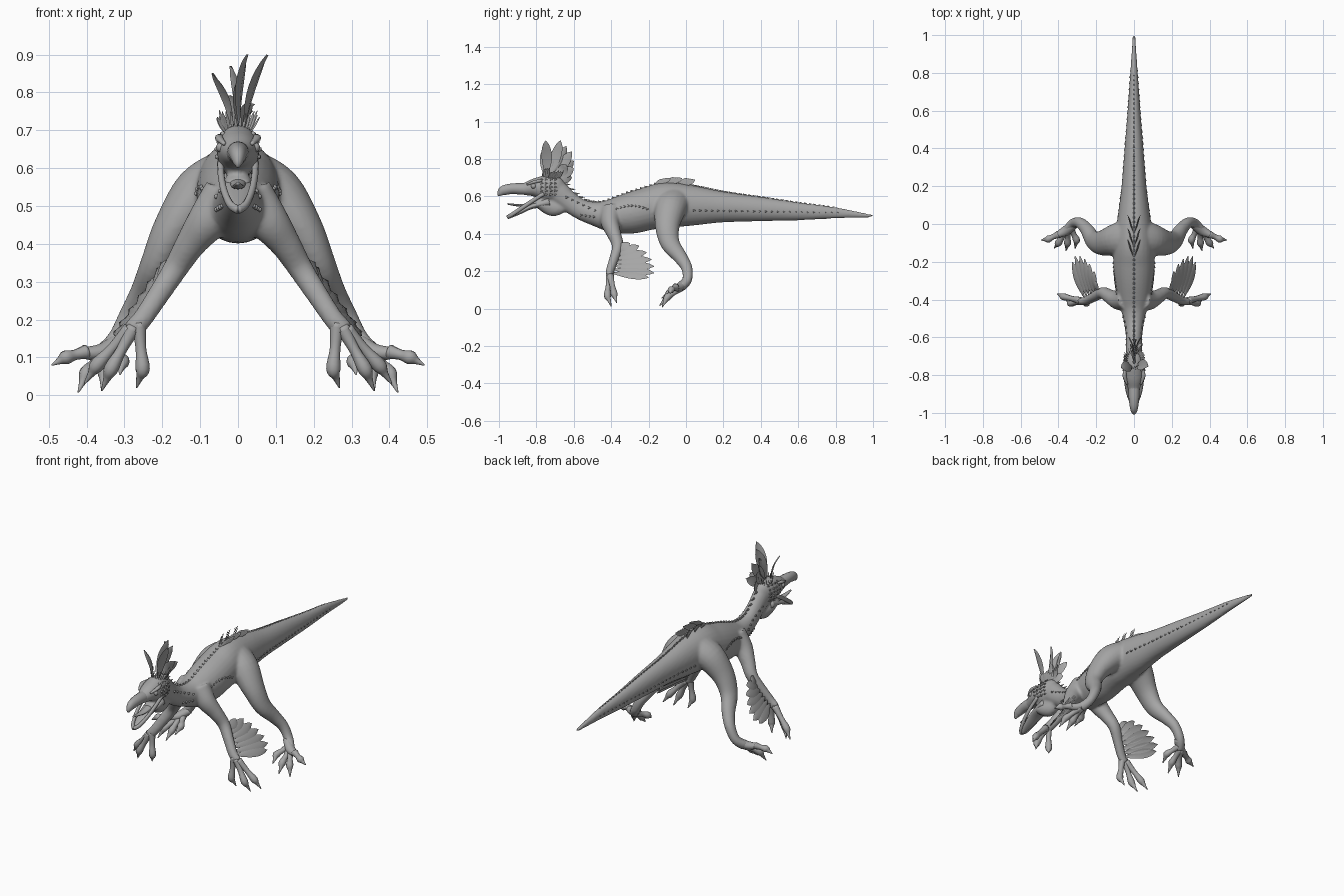
import bpy, bmesh, math, random
from mathutils import Vector, Matrix
from mathutils.bvhtree import BVHTree

random.seed(4)
X, Y, Z = Vector((1, 0, 0)), Vector((0, 1, 0)), Vector((0, 0, 1))
if "Cube" in bpy.data.objects:
    bpy.data.objects.remove(bpy.data.objects["Cube"], do_unlink=True)

hide = bpy.data.materials.new("grey hide")
hide.use_nodes = True
hide.diffuse_color = (0.38, 0.38, 0.38, 1)
hide.node_tree.nodes["Principled BSDF"].inputs["Base Color"].default_value = hide.diffuse_color


def finish(name, bm, smooth=True):
    """Turn a bmesh into a named object."""
    mesh = bpy.data.meshes.new(name)
    for face in bm.faces:
        face.smooth = smooth
    bm.to_mesh(mesh)
    bm.free()
    mesh.materials.append(hide)
    obj = bpy.data.objects.new(name, mesh)
    bpy.context.collection.objects.link(obj)
    return obj


def spline(points, steps):
    """Smooth path through rows of numbers."""
    rows = [points[0]] + list(points) + [points[-1]]
    out = []
    for a, b, c, d in zip(rows, rows[1:], rows[2:], rows[3:]):
        for k in range(steps):
            t = k / steps
            out.append([q + t * (r - p) / 2 + t * t * (p - 2.5 * q + 2 * r - s / 2)
                        + t ** 3 * (1.5 * (q - r) + (s - p) / 2)
                        for p, q, r, s in zip(a, b, c, d)])
    return out + [list(points[-1])]


def tube(bm, points, ref, sides=16, steps=5, flip=1):
    """Loft ellipses along rows of x, y, z, side radius, upper radius."""
    path = spline(points, steps)
    centres = [Vector((flip * p[0], p[1], p[2])) for p in path]
    rings = []
    for i, p in enumerate(path):
        along = (centres[min(i + 1, len(path) - 1)] - centres[max(i - 1, 0)]).normalized()
        side = ref.cross(along).normalized()
        up = along.cross(side)
        ring = []
        for k in range(sides):
            a = math.tau * k / sides
            ring.append(bm.verts.new(centres[i] + side * math.cos(a) * p[3] + up * math.sin(a) * p[4]))
        rings.append(ring)
    for lo, hi in zip(rings, rings[1:]):
        for k in range(sides):
            j = (k + 1) % sides
            bm.faces.new((lo[k], lo[j], hi[j], hi[k]))
    bm.faces.new(rings[0][::-1])
    bm.faces.new(rings[-1])


def midline(rows):
    return [(0, *row) for row in rows]


def digit(bm, base, knuckle, tip, ref, flip):
    """Finger or toe with a swollen end joint and a hooked claw."""
    base, knuckle, tip = Vector(base), Vector(knuckle), Vector(tip)
    stops = [(base, 0.02), (base.lerp(knuckle, 0.55), 0.014), (knuckle, 0.019),
             (knuckle.lerp(tip, 0.45), 0.01), (tip, 0.002)]
    tube(bm, [(*p, r, r) for p, r in stops], ref, 10, 4, flip)


def feather(bm, base, tip, width, normal, bend=0.0):
    """Pointed leaf blade with a raised quill."""
    base, tip = Vector(base), Vector(tip)
    along = (tip - base).normalized()
    side = along.cross(Vector(normal)).normalized()
    out = side.cross(along)
    rows = 9
    grid = []
    for i in range(rows + 1):
        t = i / rows
        half = width / 2 * (0.12 + 0.95 * math.sin(math.pi * t ** 1.25) ** 0.8 if i < rows else 0.02)
        mid = base.lerp(tip, t) + out * bend * math.sin(math.pi * t)
        grid.append([bm.verts.new(mid + side * half * u + out * (1 - abs(u)) * width * 0.1)
                     for u in (-1, 0, 1)])
    for lo, hi in zip(grid, grid[1:]):
        for k in range(2):
            bm.faces.new((lo[k], lo[k + 1], hi[k + 1], hi[k]))


def spike(bm, place, direction, radius, height):
    turn = Z.rotation_difference(direction).to_matrix().to_4x4()
    bmesh.ops.create_cone(bm, cap_ends=True, segments=6, radius1=radius, radius2=radius * 0.1,
                          depth=height, matrix=Matrix.Translation(place + direction * height * 0.3) @ turn)


# Trunk, tail and neck
skin = bmesh.new()
tube(skin, midline([
    (1.0, .495, .007, .007), (.8, .512, .02, .03), (.6, .52, .034, .048), (.4, .532, .05, .065),
    (.2, .543, .066, .082), (.05, .55, .085, .105), (-.1, .553, .105, .122), (-.2, .535, .11, .115),
    (-.3, .51, .105, .11), (-.4, .498, .088, .09), (-.48, .506, .062, .066), (-.56, .53, .047, .055),
    (-.63, .575, .042, .056), (-.69, .625, .044, .062), (-.73, .65, .04, .05)]), Z, 28)

# Skull and throat pouch
tube(skin, midline([
    (-.65, .63, .02, .03), (-.69, .64, .046, .066), (-.75, .645, .056, .07), (-.81, .647, .052, .05),
    (-.86, .64, .036, .034), (-.89, .64, .026, .026)]), Z, 24)
tube(skin, midline([(-.64, .54, .02, .02), (-.71, .535, .036, .042), (-.78, .56, .04, .03),
                    (-.82, .56, .03, .01)]), Z)
bvh = BVHTree.FromBMesh(skin)

# Legs and arms, merged into the trunk skin
hind_leg = [
    (.03, -.07, .57, .08, .1), (.1, -.085, .53, .075, .085), (.17, -.1, .44, .055, .066),
    (.215, -.085, .35, .042, .052), (.25, -.03, .275, .034, .038), (.285, .005, .215, .028, .03),
    (.32, .005, .15, .025, .026), (.355, -.03, .11, .028, .022)]
arm = [
    (.03, -.4, .52, .07, .06), (.08, -.405, .46, .055, .05), (.125, -.385, .4, .041, .038),
    (.165, -.365, .335, .033, .031), (.21, -.385, .265, .029, .026), (.25, -.405, .205, .027, .023),
    (.28, -.41, .17, .028, .02)]
for s in (1, -1):
    tube(skin, hind_leg, Y, 20, 5, s)
    tube(skin, arm, Y, 20, 5, s)
body = finish("body", skin)
remesh = body.modifiers.new("blend", "REMESH")
remesh.mode = "VOXEL"
remesh.voxel_size = 0.0075
remesh.use_smooth_shade = True
soften = body.modifiers.new("soften", "SMOOTH")
soften.factor = 0.5
soften.iterations = 6

# Beak, jaw and tongue
bm = bmesh.new()
tube(bm, midline([(-.8, .64, .036, .03), (-.87, .64, .031, .031), (-.93, .641, .027, .028),
                  (-.975, .632, .021, .026), (-.995, .615, .013, .016), (-1.0, .602, .004, .005)]), Z)
finish("upper_beak", bm)
bm = bmesh.new()
tube(bm, midline([(-.73, .57, .045, .03), (-.82, .548, .04, .014), (-.89, .515, .028, .011),
                  (-.945, .488, .01, .007)]), Z)
rim = [(.046, -.76, .615), (.044, -.82, .577), (.036, -.88, .537), (.02, -.93, .503), (0, -.952, .49)]
for s in (1, -1):
    tube(bm, [(*p, .009, .011) for p in rim], Z, 10, 4, s)
finish("lower_jaw", bm)
bm = bmesh.new()
tube(bm, midline([(-.77, .57, .022, .012), (-.87, .552, .018, .008), (-.955, .56, .005, .004)]), Z, 12)
finish("tongue", bm)

# Paired parts
toes = [((.4, -.055, .115), (.455, -.08, .1), (.492, -.085, .08)),
        ((.355, -.03, .11), (.4, -.1, .06), (.422, -.128, .008)),
        ((.35, -.03, .11), (.352, -.1, .06), (.36, -.142, .015)),
        ((.335, -.02, .12), (.305, -.085, .09), (.312, -.13, .055))]
fingers = [((.262, -.41, .19), (.252, -.42, .07), (.268, -.4, .02)),
           ((.275, -.41, .18), (.335, -.42, .07), (.36, -.4, .012)),
           ((.285, -.405, .175), (.372, -.385, .08), (.406, -.37, .03))]
plumes = [(.2, -.3, .35), (.21, -.25, .335), (.235, -.21, .3), (.26, -.185, .262),
          (.285, -.17, .225), (.31, -.17, .19), (.325, -.2, .165)]
for s, label in ((1, "left"), (-1, "right")):
    bm = bmesh.new()
    for base, knuckle, tip in toes:
        digit(bm, base, knuckle, tip, Z, s)
    tube(bm, [(.31, -.0, .15, .02, .02), (.36, -.035, .115, .026, .022), (.41, -.06, .112, .015, .015)],
         Z, 12, 4, s)
    finish(label + "_foot", bm)

    bm = bmesh.new()
    for base, knuckle, tip in fingers:
        digit(bm, base, knuckle, tip, Y, s)
    finish(label + "_hand", bm)

    bm = bmesh.new()
    for i, (x, y, z) in enumerate(plumes):
        root = Vector((.185, -.37, .3)).lerp(Vector((.26, -.395, .19)), i / 6)
        feather(bm, (s * root.x, root.y, root.z), (s * x, y, z), .05, (s * .82, 0, .57), .008)
    finish(label + "_arm_feathers", bm)

    bm = bmesh.new()
    bmesh.ops.create_uvsphere(bm, u_segments=16, v_segments=10, radius=.014,
                              matrix=Matrix.Translation((s * .044, -.815, .655)))
    finish(label + "_eye", bm)
    bm = bmesh.new()
    tube(bm, [(.046, -.77, .684, .006, .006), (.05, -.805, .679, .011, .009), (.036, -.85, .664, .005, .005)],
         Z, 10, 4, s)
    finish(label + "_brow", bm)

# Head crest
bm = bmesh.new()
crest = [(-.07, -.76, .85), (.075, -.75, .9), (.022, -.67, .9), (-.022, -.64, .87), (.01, -.61, .84),
         (-.03, -.6, .79), (.035, -.6, .75), (-.01, -.61, .7), (.04, -.64, .77)]
for i, (x, y, z) in enumerate(crest):
    root = (x * 0.2, -.755 + i * .008, .7)
    feather(bm, root, (x, y, z), .056, (1, -.35 if x > 0 else .35, 0), -.012 * math.copysign(1, x))
for i in range(26):
    a = math.tau * i / 26
    root = Vector((.032 * math.cos(a), -.725 + .04 * math.sin(a), .69))
    lean = Vector((math.cos(a) * .025, .02 + math.sin(a) * .015, .05 + random.uniform(-.01, .015)))
    feather(bm, root, root + lean, .016, X + Y * .5)
finish("head_crest", bm)

# Ridge spines and hip feathers
bm = bmesh.new()
for i in range(58):
    y = -.64 + i * .025
    hit, normal, _, _ = bvh.ray_cast(Vector((0, y, 2)), -Z)
    if hit:
        size = 1.15 - max(0, y) * .85
        spike(bm, hit, (normal + Y * .6).normalized(), .006 * size, .026 * size)
finish("ridge_spines", bm)
bm = bmesh.new()
for start in (-.17, -.11, -.04):
    for k in range(10):
        s = (-1) ** k
        x, y = s * (.004 + .003 * (k // 2)), start + .011 * (k // 2)
        hit = bvh.ray_cast(Vector((x, y, 2)), -Z)[0]
        feather(bm, hit - Z * .004, hit + Vector((s * .018, .045, .028)), .018, X * s + Z * .5)
finish("hip_feathers", bm)

# Scale rows on tail, flanks, neck and cheeks
rows = [(.04 + i * .032, .525 - i * .0005) for i in range(25)]
rows += [(-.37 + i * .02, .515 + .035 * math.sin(math.pi * (i + 2) / 12)) for i in range(9)]
rows += [(-.56 + i * .022, .5 - i * .003) for i in range(4)]
rows += [(-.64 + i * .03, .595 - i * .014) for i in range(6)]
rows += [(-.7 - .025 * i, .69 - .02 * j) for i in range(4) for j in range(5)]
for s, label in ((1, "left"), (-1, "right")):
    bm = bmesh.new()
    for y, z in rows:
        hit, normal, _, _ = bvh.ray_cast(Vector((s, y, z)), -X * s)
        if hit:
            size = random.uniform(.8, 1.1) * (1 - max(0, y) * .5)
            spike(bm, hit, (normal + Y * .3).normalized(), .007 * size, .016 * size)
    finish(label + "_scales", bm)
